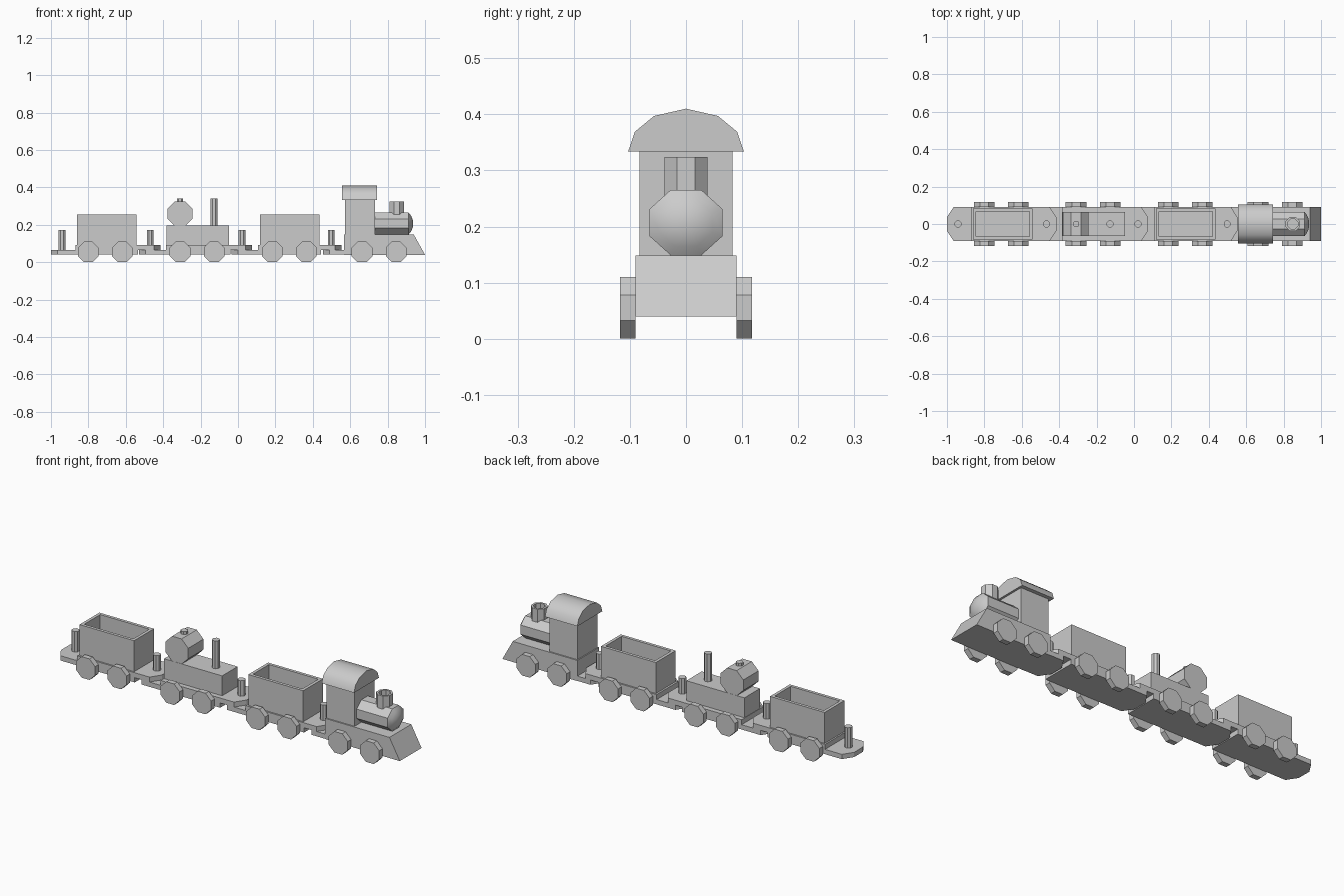
import bpy, bmesh, math
from mathutils import Vector

if "Cube" in bpy.data.objects:
    bpy.data.objects.remove(bpy.data.objects["Cube"])


def finish(name, bm):
    bmesh.ops.recalc_face_normals(bm, faces=bm.faces[:])
    me = bpy.data.meshes.new(name)
    bm.to_mesh(me)
    bm.free()
    ob = bpy.data.objects.new(name, me)
    bpy.context.collection.objects.link(ob)
    return ob


def prism(name, profile, axis, lo, hi, hollow=None):
    """Extrude a 2D profile along an axis; hollow = (wall, depth) sinks the top face."""
    put = {'x': lambda u, v, t: (t, u, v),
           'y': lambda u, v, t: (u, t, v),
           'z': lambda u, v, t: (u, v, t)}[axis]
    bm = bmesh.new()
    a = [bm.verts.new(put(u, v, lo)) for u, v in profile]
    b = [bm.verts.new(put(u, v, hi)) for u, v in profile]
    bm.faces.new(a)
    top = bm.faces.new(b)
    n = len(profile)
    for i in range(n):
        j = (i + 1) % n
        bm.faces.new((a[i], a[j], b[j], b[i]))
    bmesh.ops.recalc_face_normals(bm, faces=bm.faces[:])
    if hollow:
        wall, depth = hollow
        bmesh.ops.inset_region(bm, faces=[top], thickness=wall, use_even_offset=True)
        ext = bmesh.ops.extrude_discrete_faces(bm, faces=[top])
        down = -Vector(put(0, 0, depth))
        bmesh.ops.translate(bm, vec=down, verts=ext['faces'][0].verts[:])
    return finish(name, bm)


def rect(x0, x1, h):
    return [(x0, -h), (x1, -h), (x1, h), (x0, h)]


def octagon(cx, cy, flat):
    r = flat / math.cos(math.pi / 8)
    return [(cx + r * math.cos(math.pi / 8 + i * math.pi / 4),
             cy + r * math.sin(math.pi / 8 + i * math.pi / 4)) for i in range(8)]


def coupling(square, tip):
    """Plate outline: square at one end, chamfered round at the other."""
    s = 1 if tip > square else -1
    k = tip - s * 0.035
    return [(square, -0.09), (k, -0.09), (tip, -0.037),
            (tip, 0.037), (k, 0.09), (square, 0.09)]


def peg(name, x, z0, z1, r=0.018):
    prism(name, octagon(x, 0, r), 'z', z0, z1)


def wheels(name, xs):
    for i, x in enumerate(xs):
        for side, lo, hi in (("front", -0.118, -0.09), ("back", 0.09, 0.118)):
            prism(f"{name}_wheel_{side}_{i + 1}", octagon(x, 0.055, 0.055), 'y', lo, hi)


# wagon chassis: rear tip, lower plate front, upper plate rear, front tip, peg, wheels
wagons = {
    "rear_wagon": (-1.0, -0.535, -0.868, -0.415, -0.941, (-0.80, -0.618)),
    "middle_wagon": (-0.53, -0.04, -0.385, 0.075, -0.469, (-0.31, -0.128)),
    "front_wagon": (-0.036, 0.445, 0.107, 0.553, 0.021, (0.184, 0.366)),
}
for name, (rear, low_end, up_start, front, px, wx) in wagons.items():
    prism(name + "_lower_plate", coupling(low_end, rear), 'z', 0.041, 0.066)
    prism(name + "_upper_plate", coupling(up_start, front), 'z', 0.066, 0.092)
    peg(name + "_coupling_peg", px, 0.06, 0.173)
    wheels(name, wx)

# open cargo boxes
for name, x0, x1 in (("rear_cargo_box", -0.86, -0.544), ("front_cargo_box", 0.117, 0.435)):
    prism(name, rect(x0, x1, 0.082), 'z', 0.092, 0.254, hollow=(0.016, 0.15))

# middle wagon load: block, drum and posts
prism("load_block", rect(-0.383, -0.047, 0.064), 'z', 0.092, 0.196)
prism("load_drum", octagon(-0.31, 0.26, 0.066), 'y', -0.063, 0.063)
peg("drum_stub", -0.31, 0.31, 0.341, 0.017)
peg("load_post", -0.128, 0.19, 0.341)

# engine base with sloped nose, rear coupling plate and peg
prism("engine_base", [(0.566, 0.04), (1.0, 0.04), (0.94, 0.148), (0.566, 0.148)],
      'y', -0.09, 0.09)
prism("engine_coupling_plate", coupling(0.57, 0.455), 'z', 0.041, 0.066)
peg("engine_coupling_peg", 0.498, 0.06, 0.173)
wheels("engine", (0.663, 0.845))

# cab and arched roof
prism("cab", rect(0.571, 0.733, 0.083), 'z', 0.14, 0.337)
half = [(0.103, 0.334), (0.091, 0.369), (0.057, 0.397)]
roof = prism("cab_roof", half + [(0, 0.41)] + [(-y, z) for y, z in reversed(half)],
             'x', 0.557, 0.744)

# boiler with domed front
bm = bmesh.new()
rings = []
for x, r in ((0.72, 0.065), (0.912, 0.065), (0.925, 0.047), (0.934, 0.025)):
    rings.append([bm.verts.new((x, y, z)) for y, z in octagon(0, 0.207, r) for y, z in [(y, z * 0.9 + 0.0207)]])
for p, q in zip(rings, rings[1:]):
    for i in range(8):
        j = (i + 1) % 8
        bm.faces.new((p[i], p[j], q[j], q[i]))
bm.faces.new(rings[0])
tip = bm.verts.new((0.937, 0, 0.207))
for i in range(8):
    bm.faces.new((rings[-1][i], rings[-1][(i + 1) % 8], tip))
boiler = finish("boiler", bm)

# hollow chimney
prism("chimney", octagon(0.849, 0, 0.038), 'z', 0.24, 0.324, hollow=(0.011, 0.06))

# soft shading on roof and boiler dome
bpy.ops.object.select_all(action='DESELECT')
for ob in (roof, boiler):
    ob.select_set(True)
bpy.context.view_layer.objects.active = roof
bpy.ops.object.shade_smooth_by_angle(angle=math.radians(38))
